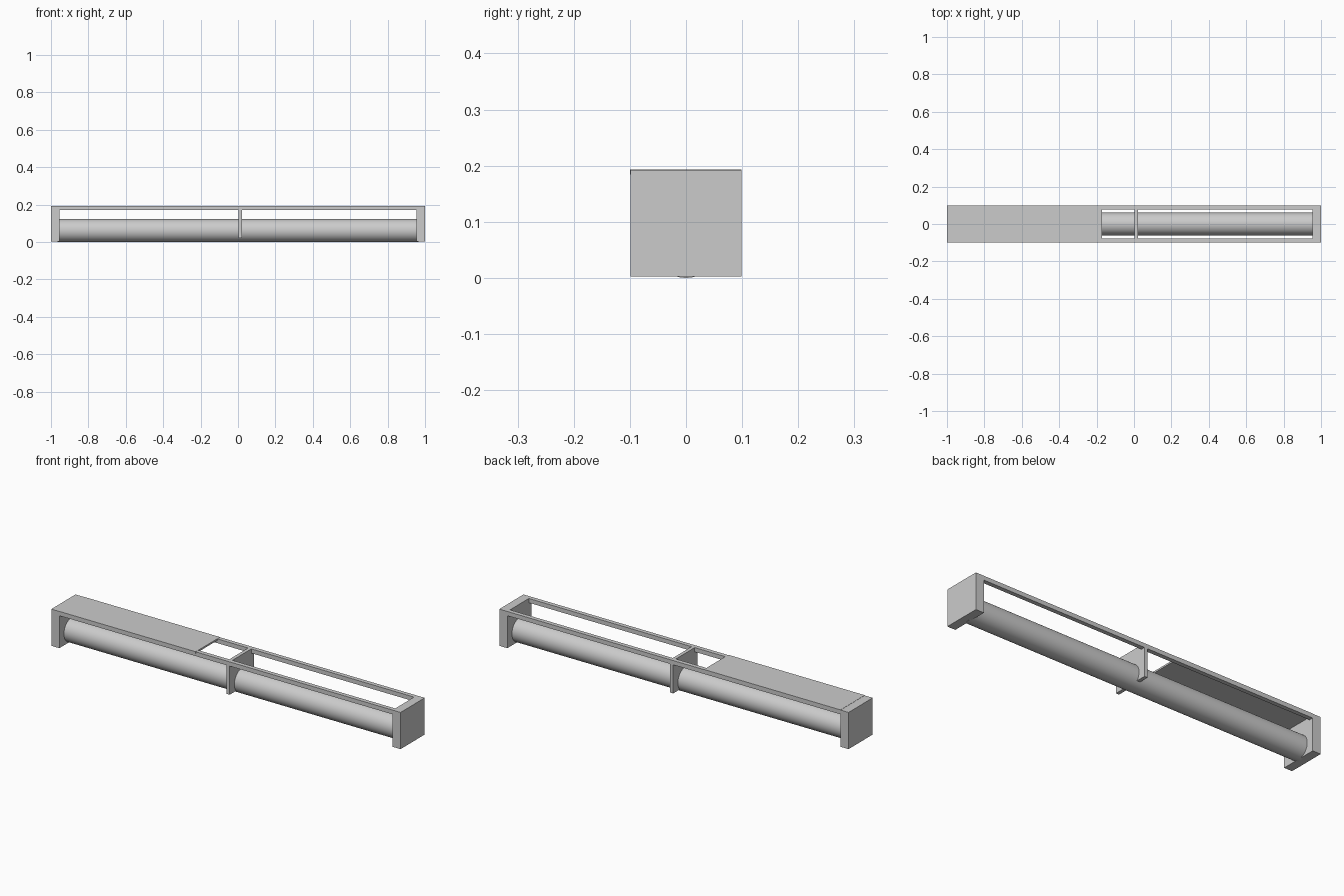
import bpy
from math import pi

if "Cube" in bpy.data.objects:
    bpy.data.objects.remove(bpy.data.objects["Cube"], do_unlink=True)

# Single plain grey
grey = bpy.data.materials.new("light_grey")
grey.use_nodes = True
colour = (0.6, 0.6, 0.6, 1)
grey.diffuse_color = colour
shader = next(n for n in grey.node_tree.nodes if n.type == 'BSDF_PRINCIPLED')
shader.inputs["Base Color"].default_value = colour
shader.inputs["Roughness"].default_value = 0.8


def box(name, x, y, z):
    """Axis-aligned box given by (min, max) on every axis."""
    bpy.ops.mesh.primitive_cube_add(size=1)
    ob = bpy.context.object
    ob.name = name
    for v in ob.data.vertices:
        for axis, (low, high) in enumerate((x, y, z)):
            v.co[axis] = low if v.co[axis] < 0 else high
    ob.data.materials.append(grey)
    return ob


HALF_WIDTH = 0.099
BASE, TOP = 0.002, 0.192
INNER = 0.954       # inner face of the end blocks
RAIL = 0.022        # rail width and height
RADIUS = 0.061
width = (-HALF_WIDTH, HALF_WIDTH)

# End blocks
box("left_end_block", (INNER, 1), width, (BASE, TOP))
box("right_end_block", (-1, -INNER), width, (BASE, TOP))

# Upper rails joining the end blocks
box("front_rail", (-INNER, INNER), (-HALF_WIDTH, -HALF_WIDTH + RAIL), (TOP - RAIL, TOP))
box("back_rail", (-INNER, INNER), (HALF_WIDTH - RAIL, HALF_WIDTH), (TOP - RAIL, TOP))

# Middle divider plate, which the tube passes through
box("middle_divider", (0.004, 0.022), width, (0.022, TOP))

# Thin cover plate over part of the top
box("cover_plate", (-INNER, -0.172), (-HALF_WIDTH - 0.001, HALF_WIDTH), (0.184, TOP + 0.001))

# Long smooth tube
bpy.ops.mesh.primitive_cylinder_add(vertices=64, radius=RADIUS, depth=2 * INNER + 0.02,
                                    location=(0, 0, RADIUS), rotation=(0, pi / 2, 0))
tube = bpy.context.object
tube.name = "long_tube"
tube.data.materials.append(grey)
bpy.ops.object.shade_smooth_by_angle()
